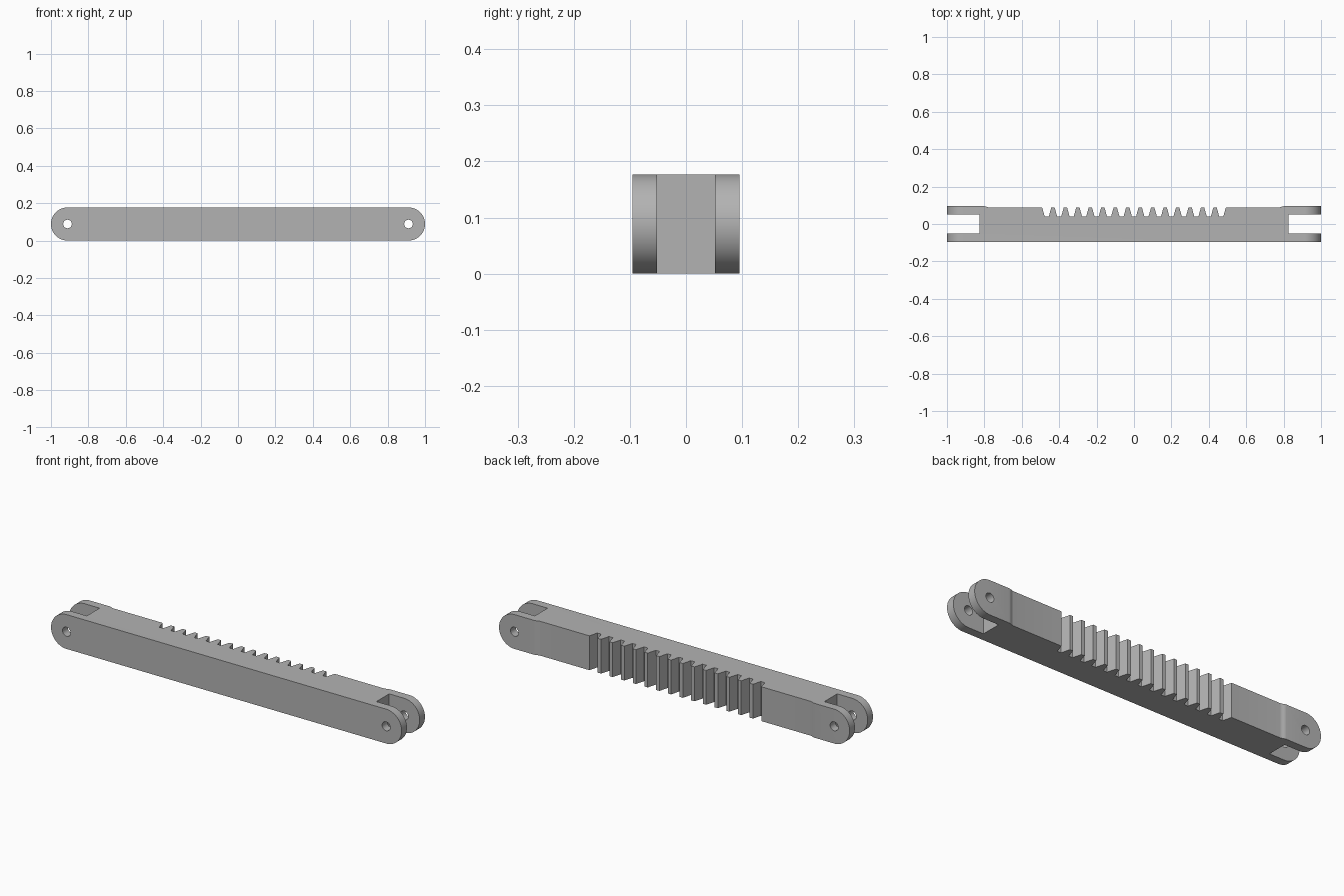
import bpy
import bmesh
import math
from mathutils import Vector

cube = bpy.data.objects.get("Cube")
if cube:
    bpy.data.objects.remove(cube, do_unlink=True)

HEIGHT, HALF_DEPTH = 0.177, 0.095
RADIUS = HEIGHT / 2
PIN_X = 1 - RADIUS
BACK_Y, ROOT_Y = 0.087, 0.04
SLOT_X, SLOT_Y = 0.826, 0.052
VALLEYS, PITCH = 15, 1 / 15

grey = bpy.data.materials.new("steel grey")
grey.use_nodes = True
grey.diffuse_color = (0.45, 0.45, 0.45, 1)
grey.node_tree.nodes["Principled BSDF"].inputs["Base Color"].default_value = grey.diffuse_color


def prism(name, outline, offset):
    """Extrude a closed outline of 3D points along an offset."""
    bm = bmesh.new()
    face = bm.faces.new([bm.verts.new(p) for p in outline])
    swept = bmesh.ops.extrude_face_region(bm, geom=[face])["geom"]
    bmesh.ops.translate(bm, vec=Vector(offset),
                        verts=[v for v in swept if isinstance(v, bmesh.types.BMVert)])
    bmesh.ops.recalc_face_normals(bm, faces=bm.faces)
    mesh = bpy.data.meshes.new(name)
    bm.to_mesh(mesh)
    bm.free()
    mesh.materials.append(grey)
    obj = bpy.data.objects.new(name, mesh)
    bpy.context.collection.objects.link(obj)
    return obj


def arc(x, radius, start, end, steps):
    """Points of an arc in the front plane, centred at pin height."""
    angles = [start + (end - start) * i / steps for i in range(steps + 1)]
    return [(x + radius * math.cos(a), -0.2, RADIUS + radius * math.sin(a)) for a in angles]


def carve(target, cutter, operation):
    mod = target.modifiers.new(cutter.name, "BOOLEAN")
    mod.operation, mod.object, mod.solver = operation, cutter, "EXACT"
    bpy.ops.object.modifier_apply(modifier=mod.name)
    bpy.data.objects.remove(cutter, do_unlink=True)


# Right half of the plan: forked end, then the curved step to the thinner back
half = [(1, -HALF_DEPTH), (1, -SLOT_Y), (SLOT_X, -SLOT_Y),
        (SLOT_X, SLOT_Y), (1, SLOT_Y), (1, HALF_DEPTH)]
for i in range(7):
    t = i / 6
    half.append((0.80 - 0.03 * t, HALF_DEPTH - (HALF_DEPTH - BACK_Y) * t * t * (3 - 2 * t)))

# Rack teeth cut as tapered valleys along the back
teeth = []
for i in range(VALLEYS):
    centre = ((VALLEYS - 1) / 2 - i) * PITCH
    teeth += [(centre + 0.024, BACK_Y), (centre + 0.011, ROOT_Y),
              (centre - 0.011, ROOT_Y), (centre - 0.024, BACK_Y)]

plan = half + teeth + [(-x, y) for x, y in reversed(half)]
rack = prism("toothed_link_bar", [(x, y, 0) for x, y in plan], (0, 0, HEIGHT))
bpy.context.view_layer.objects.active = rack
rack.select_set(True)

# Rounded ends
quarter = math.pi / 2
capsule = arc(PIN_X, RADIUS, -quarter, quarter, 32) + arc(-PIN_X, RADIUS, quarter, 3 * quarter, 32)
carve(rack, prism("rounding_cutter", capsule, (0, 0.4, 0)), "INTERSECT")

# Pin holes through both fork arms
for side in (-1, 1):
    circle = arc(side * PIN_X, 0.023, 0, 2 * math.pi, 32)[:-1]
    carve(rack, prism("pin_hole_cutter", circle, (0, 0.4, 0)), "DIFFERENCE")

bpy.ops.object.shade_smooth_by_angle(angle=math.radians(25))
